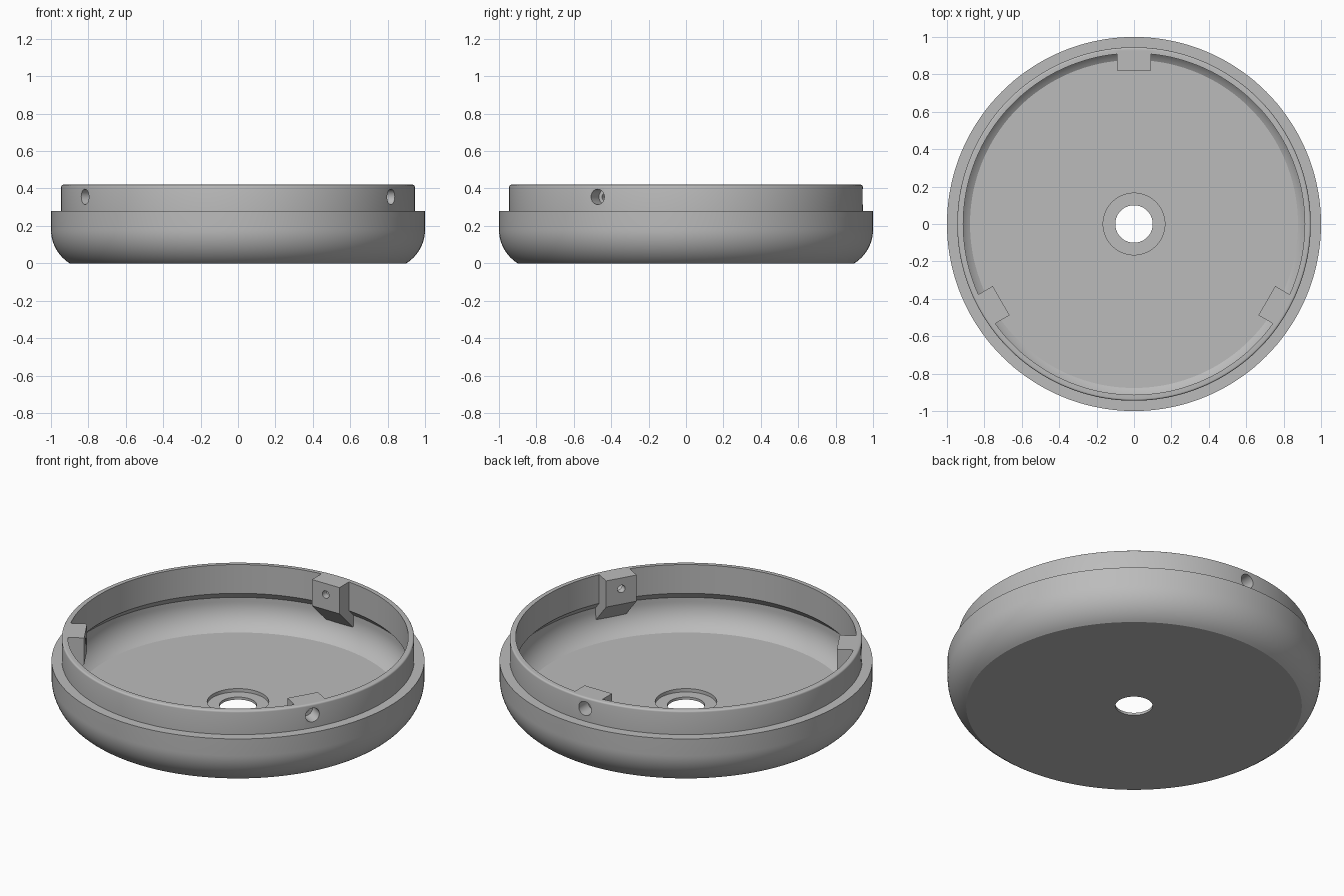
import bpy, bmesh, math
from math import radians, sin, cos
from mathutils import Matrix

cube = bpy.data.objects.get("Cube")
if cube:
    bpy.data.objects.remove(cube, do_unlink=True)

grey = bpy.data.materials.new("plain grey")
grey.use_nodes = True
colour = (0.5, 0.5, 0.5, 1)
grey.diffuse_color = colour
grey.node_tree.nodes["Principled BSDF"].inputs["Base Color"].default_value = colour


def make_object(name, bm):
    bmesh.ops.recalc_face_normals(bm, faces=bm.faces)
    mesh = bpy.data.meshes.new(name)
    bm.to_mesh(mesh)
    bm.free()
    obj = bpy.data.objects.new(name, mesh)
    bpy.context.collection.objects.link(obj)
    mesh.materials.append(grey)
    return obj


def lathe(name, profile, steps=144):
    """Turn a closed (radius, height) profile around z."""
    bm = bmesh.new()
    verts = [bm.verts.new((r, 0, z)) for r, z in profile]
    edges = [bm.edges.new((verts[i - 1], verts[i])) for i in range(len(verts))]
    bmesh.ops.spin(bm, geom=verts + edges, cent=(0, 0, 0), axis=(0, 0, 1),
                   angle=2 * math.pi, steps=steps)
    bmesh.ops.remove_doubles(bm, verts=bm.verts, dist=0.0001)
    return make_object(name, bm)


def arc(cx, cz, radius, start, end, count):
    angles = [radians(start + (end - start) * i / count) for i in range(count + 1)]
    return [(cx + radius * cos(a), cz + radius * sin(a)) for a in angles]


def prism(name, outline, half_width, turn):
    """Extrude a (radius, height) outline sideways and turn it about z."""
    bm = bmesh.new()
    face = bm.faces.new([bm.verts.new((r, -half_width, z)) for r, z in outline])
    side = bmesh.ops.extrude_face_region(bm, geom=[face])["geom"]
    moved = [v for v in side if isinstance(v, bmesh.types.BMVert)]
    bmesh.ops.translate(bm, verts=moved, vec=(0, 2 * half_width, 0))
    bmesh.ops.rotate(bm, verts=bm.verts, matrix=Matrix.Rotation(turn, 3, "Z"))
    return make_object(name, bm)


def radial_pin(name, radius, inner, outer, height, turn):
    """Cylinder lying along a radius of the housing."""
    bm = bmesh.new()
    place = (Matrix.Rotation(turn, 4, "Z")
             @ Matrix.Translation(((inner + outer) / 2, 0, height))
             @ Matrix.Rotation(radians(90), 4, "Y"))
    bmesh.ops.create_cone(bm, cap_ends=True, segments=32, radius1=radius,
                          radius2=radius, depth=outer - inner, matrix=place)
    return make_object(name, bm)


def combine(target, tool, operation):
    tool.hide_render = True
    mod = target.modifiers.new(tool.name, "BOOLEAN")
    mod.operation = operation
    mod.solver = "EXACT"
    mod.object = tool
    bpy.context.view_layer.objects.active = target
    bpy.ops.object.modifier_apply(modifier=mod.name)
    bpy.data.objects.remove(tool, do_unlink=True)


# Hollow round housing: curved bowl, stepped lip, undercut and recessed centre hole
profile = [(0.1, 0)]
profile += arc(0.788, 0.18, 0.212, -58.1, 0, 14)
profile += [(1, 0.28), (0.945, 0.28)]
profile += arc(0.935, 0.41, 0.01, 0, 90, 4)
profile += [(0.913, 0.42), (0.913, 0.25), (0.958, 0.205)]
profile += arc(0.788, 0.18, 0.17, 0, -58.5, 14)
profile += [(0.165, 0.035), (0.165, 0.015), (0.1, 0.015)]
housing = lathe("housing", profile)

# Three screw blocks with sloping undersides, each drilled from the outside
block = [(0.82, 0.42), (0.925, 0.42), (0.925, 0.25),
         (0.965, 0.2), (0.965, 0.12), (0.82, 0.265)]
for degrees in (90, 210, 330):
    turn = radians(degrees)
    combine(housing, prism("screw_block", block, 0.09, turn), "UNION")
    combine(housing, radial_pin("screw_hole", 0.022, 0.75, 1.05, 0.355, turn), "DIFFERENCE")
    combine(housing, radial_pin("screw_head_hole", 0.041, 0.86, 1.05, 0.355, turn), "DIFFERENCE")

# Smooth curves with crisp edges
bpy.ops.object.select_all(action="DESELECT")
housing.select_set(True)
bpy.context.view_layer.objects.active = housing
bpy.ops.object.shade_smooth_by_angle(angle=radians(25))
